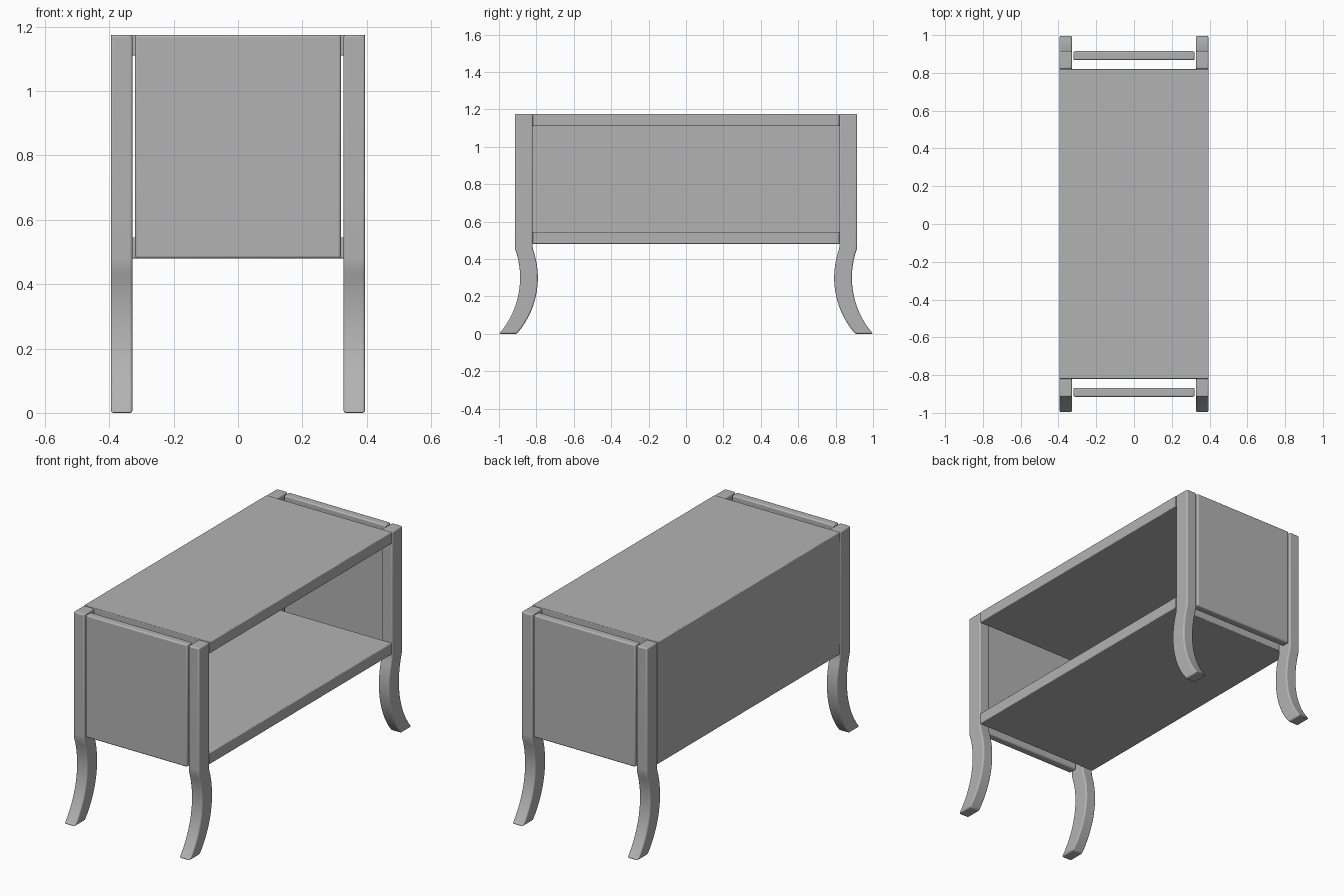
import bpy, bmesh, math

if "Cube" in bpy.data.objects:
    bpy.data.objects.remove(bpy.data.objects["Cube"])

HALF_W, IN_W = 0.395, 0.328      # outer and inner faces of the posts across x
OUT_Y, IN_Y = 0.915, 0.82        # outer and inner faces of the posts along y
BASE, TOP, BOARD = 0.48, 1.175, 0.065
RADIUS, WAIST = 0.457, 0.30      # sweep of the curved legs

grey = bpy.data.materials.new("plain grey")
grey.use_nodes = True
GREY = (0.45, 0.45, 0.45, 1)
grey.diffuse_color = GREY
grey.node_tree.nodes["Principled BSDF"].inputs["Base Color"].default_value = GREY


def finish(name, bm, bevel):
    bmesh.ops.recalc_face_normals(bm, faces=bm.faces)
    mesh = bpy.data.meshes.new(name)
    bm.to_mesh(mesh)
    bm.free()
    mesh.materials.append(grey)
    obj = bpy.data.objects.new(name, mesh)
    bpy.context.collection.objects.link(obj)
    if bevel:
        mod = obj.modifiers.new("soft edges", "BEVEL")
        mod.width = bevel
        mod.segments = 3
        mod.limit_method = "ANGLE"
        mod.angle_limit = math.radians(35)
    bpy.ops.object.select_all(action="DESELECT")
    obj.select_set(True)
    bpy.context.view_layer.objects.active = obj
    bpy.ops.object.shade_smooth_by_angle(angle=math.radians(35))
    return obj


def board(name, x, y, z, bevel=0.008):
    bm = bmesh.new()
    bmesh.ops.create_cube(bm, size=1)
    for v in bm.verts:
        for axis, (low, high) in enumerate((x, y, z)):
            v.co[axis] = low if v.co[axis] < 0 else high
    return finish(name, bm, bevel)


def leg(name, side, end):
    # Straight post that flows into a leg bowing inward, then out to the foot
    path = [(0, TOP), (0, BASE)]
    steps = 16
    for i in range(steps + 1):
        z = (BASE - 0.025) * (1 - i / steps)
        bow = RADIUS - math.sqrt(RADIUS ** 2 - (z - WAIST) ** 2) - 0.028
        path.append((bow, z))
    bm = bmesh.new()
    outline = [(OUT_Y + s, z) for s, z in path]
    outline += [(IN_Y + s, z) for s, z in reversed(path)]
    face = bm.faces.new([bm.verts.new((side * IN_W, end * y, z)) for y, z in outline])
    out = bmesh.ops.extrude_face_region(bm, geom=[face])
    new = [g for g in out["geom"] if isinstance(g, bmesh.types.BMVert)]
    bmesh.ops.translate(bm, verts=new, vec=(side * (HALF_W - IN_W), 0, 0))
    return finish(name, bm, 0.008)


# Corner posts with curved legs
for side_name, side in (("left", 1), ("right", -1)):
    for end_name, end in (("front", -1), ("back", 1)):
        leg(f"{end_name}_{side_name}_leg", side, end)

# Top, floor and closed side, all flush with the posts
span = (-IN_Y, IN_Y)
board("top_board", (-HALF_W, HALF_W), span, (TOP - BOARD, TOP), 0.004)
board("floor_board", (-HALF_W, HALF_W), span, (BASE, BASE + BOARD), 0.004)
board("closed_side_board", (-HALF_W, -IN_W), span,
      (BASE + BOARD - 0.01, TOP - BOARD + 0.01), 0)

# End panels, held clear of the posts and boards by a narrow gap
for end_name, near, far in (("front", -OUT_Y, -0.868), ("back", 0.868, OUT_Y)):
    board(f"{end_name}_end_panel", (-0.32, 0.32), (near, far), (BASE, TOP))
